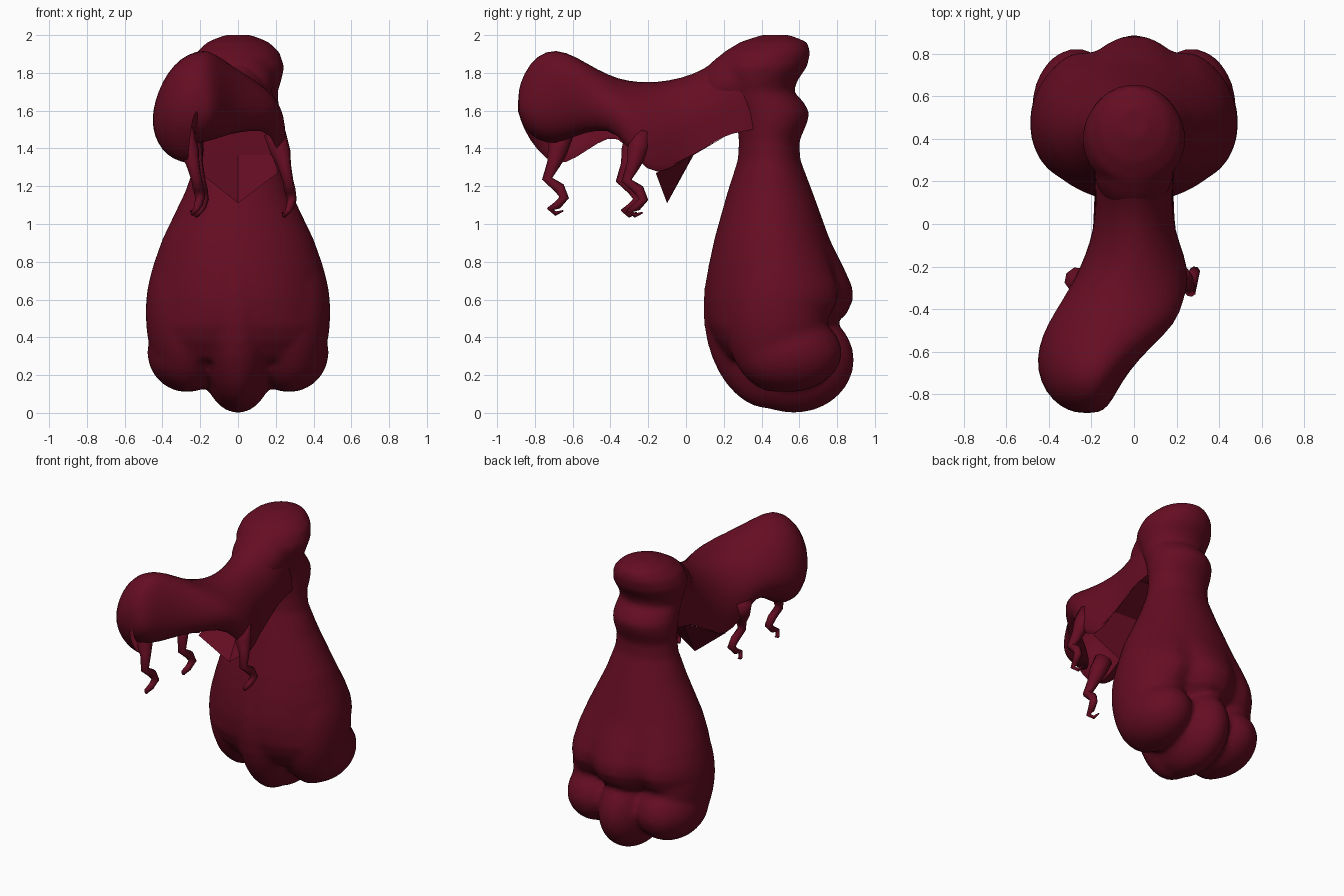
import bpy, bmesh, math
from mathutils import Vector, Matrix

if "Cube" in bpy.data.objects:
    bpy.data.objects.remove(bpy.data.objects["Cube"])

mat = bpy.data.materials.new("dark crimson hair")
mat.diffuse_color = (0.13, 0.004, 0.016, 1)
mat.use_nodes = True
mat.node_tree.nodes["Principled BSDF"].inputs["Base Color"].default_value = mat.diffuse_color


def finish(name, bm):
    bmesh.ops.recalc_face_normals(bm, faces=bm.faces)
    me = bpy.data.meshes.new(name)
    bm.to_mesh(me)
    bm.free()
    me.materials.append(mat)
    for p in me.polygons:
        p.use_smooth = True
    ob = bpy.data.objects.new(name, me)
    bpy.context.collection.objects.link(ob)
    return ob


def loft(bm, rings, closed=True, caps=(True, True)):
    rows = [[bm.verts.new(p) for p in r] for r in rings]
    n = len(rows[0])
    for a, b in zip(rows, rows[1:]):
        for i in range(n if closed else n - 1):
            j = (i + 1) % n
            bm.faces.new((a[i], a[j], b[j], b[i]))
    for use, row in zip(caps, (rows[0], rows[-1])):
        if use:
            bm.faces.new(row)


def ball(bm, c, r, tilt=0):
    m = Matrix.Translation(c) @ Matrix.Rotation(tilt, 4, 'X') @ Matrix.Diagonal((*r, 1))
    bmesh.ops.create_uvsphere(bm, u_segments=28, v_segments=18, radius=1, matrix=m)


# Back hair: lofted fall (z, front y, back y, half width)
FALL = [(2.0, .4, .55, .07), (1.965, .29, .64, .16), (1.91, .2, .66, .22), (1.83, .16, .64, .245),
        (1.76, .18, .59, .23), (1.7, .2, .57, .21), (1.65, .22, .62, .215), (1.59, .25, .655, .22),
        (1.53, .27, .64, .22), (1.44, .28, .60, .21), (1.34, .275, .605, .22), (1.17, .22, .67, .28),
        (.92, .15, .76, .40), (.78, .12, .83, .45), (.67, .105, .88, .475), (.6, .1, .885, .485),
        (.52, .105, .85, .485), (.46, .115, .77, .48), (.38, .15, .7, .45), (.28, .22, .65, .38)]
bm = bmesh.new()
rings = []
for z, f, b, w in FALL:
    ring = []
    for i in range(48):
        t = 2 * math.pi * i / 48
        x, s = w * math.cos(t), math.sin(t)
        if s > 0 and z < .9:  # two grooves down the back
            s *= 1 - .14 * math.exp(-((abs(x) - .19) / .07) ** 2) * (.92 - z) / .3 * (z > .4)
        ring.append((x, (f + b) / 2 + (b - f) / 2 * s, z))
    rings.append(ring)
loft(bm, rings)
# Centre lock and its rolled end
ball(bm, (0, .45, .56), (.21, .36, .54))
ball(bm, (0, .57, .28), (.19, .32, .28))
# Side locks and their rolled ends
for s in (-1, 1):
    ball(bm, (s * .27, .475, .53), (.22, .275, .42))
    ball(bm, (s * .27, .54, .32), (.21, .285, .21))
# Forehead slope joining crown and sweep
ball(bm, (0, .27, 1.76), (.19, .24, .16), .6)
back = finish("back_hair", bm)
m = back.modifiers.new("blend", 'REMESH')
m.mode = 'VOXEL'
m.voxel_size = .02
m.use_smooth_shade = True
m = back.modifiers.new("soften", 'SMOOTH')
m.factor = .5
m.iterations = 5

# Swept front hair: open shell (y, left x, right x, ridge x, top, low left, low right, curl in)
SWEEP = [(.45, -.17, .17, 0, 1.97, 1.52, 1.52, .0), (.3, -.19, .19, 0, 1.965, 1.49, 1.49, .0),
         (.2, -.185, .185, 0, 1.91, 1.47, 1.47, .0),
         (.1, -.18, .18, 0, 1.82, 1.40, 1.40, .0), (-.03, -.19, .19, 0, 1.775, 1.33, 1.33, .0),
         (-.15, -.23, .24, 0, 1.755, 1.25, 1.25, .03), (-.26, -.28, .26, -.02, 1.755, 1.34, 1.33, .03),
         (-.36, -.34, .235, -.06, 1.77, 1.48, 1.49, .06), (-.47, -.41, .2, -.12, 1.82, 1.43, 1.5, .12),
         (-.58, -.455, .08, -.16, 1.89, 1.35, 1.47, .17), (-.69, -.46, -.02, -.18, 1.935, 1.3, 1.42, .19),
         (-.79, -.42, -.08, -.2, 1.9, 1.39, 1.44, .16), (-.86, -.35, -.12, -.22, 1.8, 1.5, 1.51, .1),
         (-.89, -.27, -.17, -.22, 1.7, 1.6, 1.6, .04)]


def side(xm, xe, zt, zl, curl):
    """Points from the ridge out to the widest spot and down to the hem."""
    zw = zl + (zt - zl) * .38
    d = -1 if xe > xm else 1
    pts = [(xm + (xe - xm) * math.sin(t), zw + (zt - zw) * math.cos(t) ** 1.12)
           for t in (math.pi / 2 * i / 5 for i in range(5))] + [(xe, zw)]
    for i in range(1, 5):
        t = math.pi / 2 * i / 4
        pts.append((xe + d * curl * (1 - math.cos(t)), zw - (zw - zl) * math.sin(t)))
    return pts


bm = bmesh.new()
rings = []
for y, xl, xr, xm, zt, ll, lr, c in SWEEP:
    sec = side(xm, xl, zt, ll, c)[::-1] + side(xm, xr, zt, lr, c)[1:]
    rings.append([(x, y, z) for x, z in sec])
loft(bm, rings, closed=False, caps=(False, True))
front = finish("swept_front_hair", bm)
m = front.modifiers.new("smooth", 'SUBSURF')
m.levels = m.render_levels = 1

# Pointed sheet under the front hair
bm = bmesh.new()
P = [bm.verts.new(p) for p in [(-.18, .27, 1.5), (.18, .27, 1.5), (.19, .03, 1.365), (0, .04, 1.365),
                               (-.19, .03, 1.365), (-.2, -.16, 1.27), (.21, -.16, 1.27), (0, -.1, 1.11)]]
for f in ((0, 1, 2, 3, 4), (4, 3, 7, 5), (2, 6, 7, 3)):
    bm.faces.new([P[i] for i in f])
sheet = finish("under_point", bm)
for p in sheet.data.polygons:
    p.use_smooth = False


# Curly strands hanging from the hem (offsets dx, dy, dz, radius)
STRAND = [(-.05, .04, .2, .06), (-.02, .01, .1, .055), (0, -.01, .03, .037), (.02, -.045, -.05, .028),
          (.03, .02, -.1, .03), (.04, .045, -.15, .026), (.03, .01, -.19, .022), (.02, -.03, -.21, .016),
          (.0, .0, -.235, .012), (-.01, .04, -.22, .004)]


def strand(name, base):
    pts = [Vector((base[0] + a, base[1] + b, base[2] + c)) for a, b, c, r in STRAND]
    rings = []
    for i, p in enumerate(pts):
        d = pts[min(i + 1, len(pts) - 1)] - pts[max(i - 1, 0)]
        u = d.cross(Vector((1, .2, 0))).normalized()
        v = d.cross(u).normalized()
        r = STRAND[i][3]
        rings.append([p + r * (u * math.cos(t) + v * math.sin(t))
                      for t in (math.pi / 4 * k for k in range(8))])
    bm = bmesh.new()
    loft(bm, rings)
    finish(name, bm)


strand("left_front_strand", (-.24, -.69, 1.29))
strand("left_rear_strand", (-.22, -.3, 1.28))
strand("right_strand", (.245, -.27, 1.28))
